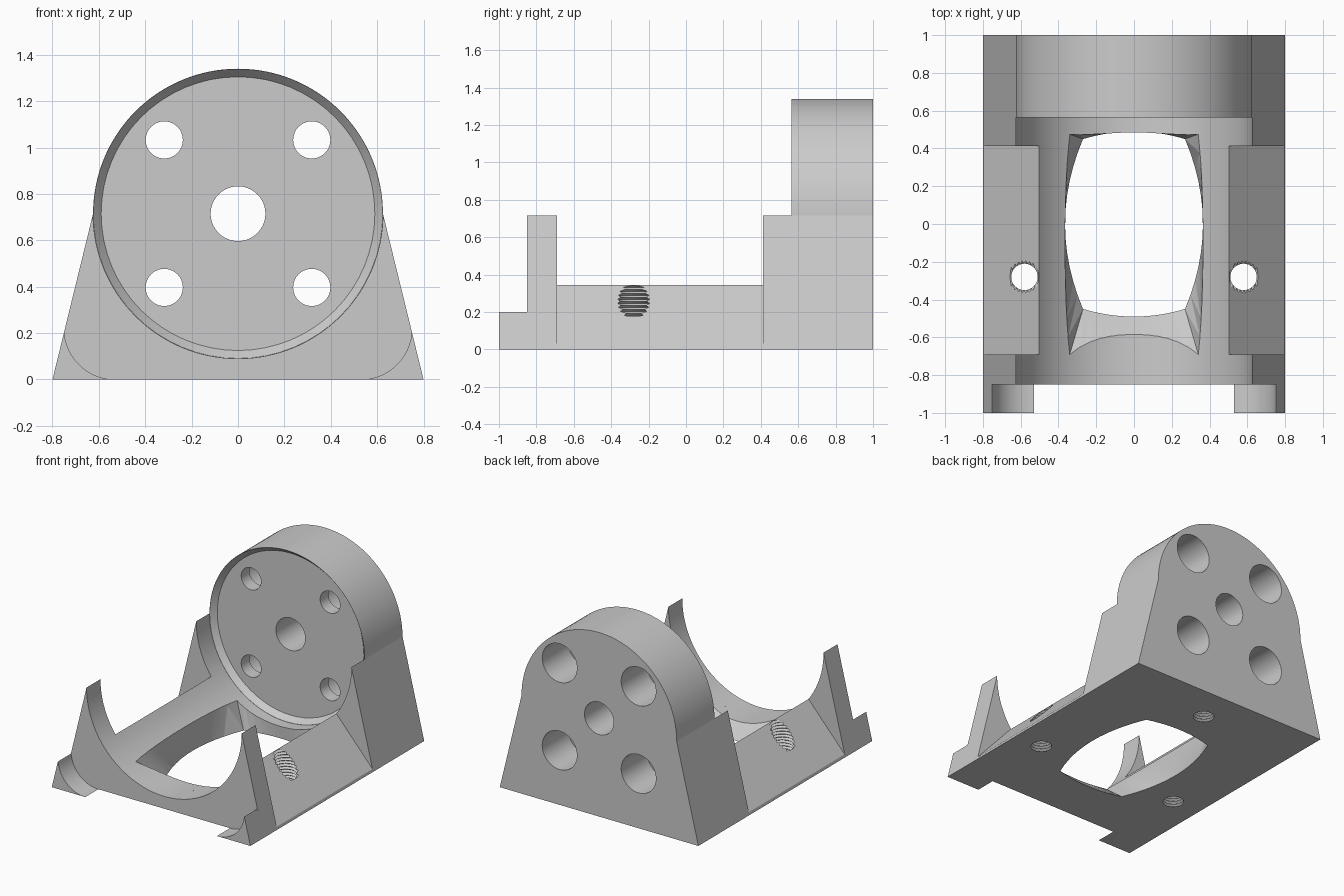
import bpy, bmesh
from math import sin, cos, pi, radians

cube = bpy.data.objects.get("Cube")
if cube:
    bpy.data.objects.remove(cube, do_unlink=True)

GREY = (0.6, 0.6, 0.6, 1)
grey = bpy.data.materials.new("light_grey")
grey.use_nodes = True
grey.diffuse_color = GREY
grey.node_tree.nodes["Principled BSDF"].inputs["Base Color"].default_value = GREY

AXIS = 0.715     # height of the bore axis
BORE = 0.625     # bore radius
FOOT = 0.8       # half width of the base


def arc(cx, cz, r, a0, a1, n):
    """Points of an arc, angles in degrees."""
    angles = [radians(a0 + (a1 - a0) * i / n) for i in range(n + 1)]
    return [(cx + r * cos(a), cz + r * sin(a)) for a in angles]


def loft(name, rings, triangulate=False):
    """Closed solid through rings holding equal numbers of points."""
    bm = bmesh.new()
    rows = [[bm.verts.new(p) for p in ring] for ring in rings]
    n = len(rows[0])
    for a, b in zip(rows, rows[1:]):
        for i in range(n):
            j = (i + 1) % n
            bm.faces.new((a[i], a[j], b[j], b[i]))
    bm.faces.new(rows[0])
    bm.faces.new(rows[-1])
    if triangulate:
        bmesh.ops.triangulate(bm, faces=bm.faces[:])
    bmesh.ops.recalc_face_normals(bm, faces=bm.faces[:])
    mesh = bpy.data.meshes.new(name)
    bm.to_mesh(mesh)
    bm.free()
    mesh.materials.append(grey)
    ob = bpy.data.objects.new(name, mesh)
    bpy.context.collection.objects.link(ob)
    return ob


def prism(name, profile, y0, y1):
    return loft(name, [[(x, y, z) for x, z in profile] for y in (y0, y1)])


def bore_cutter(x, z, steps):
    """Turned cutter along y; steps are (y, radius)."""
    return loft("cutter", [[(px, y, pz) for px, pz in arc(x, z, r, 0, 360, 64)[:-1]]
                           for y, r in steps])


def thread_cutter(x, y, top):
    """Ridged cutter along z for a threaded hole."""
    rings, z, k = [], -0.021, 0
    while z < top:
        r = 0.086 if k % 2 else 0.07
        rings.append([(px, py, z) for px, py in arc(x, y, r, 0, 360, 32)[:-1]])
        z += 0.0107
        k += 1
    return loft("cutter", rings)


def cut(ob, cutter):
    cutter.hide_render = True
    mod = ob.modifiers.new("cut", "BOOLEAN")
    mod.operation = "DIFFERENCE"
    mod.solver = "EXACT"
    mod.object = cutter
    bpy.context.view_layer.objects.active = ob
    bpy.ops.object.modifier_apply(modifier=mod.name)
    bpy.data.objects.remove(cutter, do_unlink=True)


def window_cutter():
    """Base window: bulged outline at the bottom, wider and longer above."""
    def outline(cx, front, back, side, bow_f, bow_b):
        pts, n = [], 12
        steps = [-1 + 2 * i / n for i in range(n)]
        bow = [1 - t * t for t in steps]
        mid, half = (front + back) / 2, (back - front) / 2
        pts += [(cx * t, front - bow_f * b) for t, b in zip(steps, bow)]
        pts += [(cx + side * b, mid + half * t) for t, b in zip(steps, bow)]
        pts += [(-cx * t, back + bow_b * b) for t, b in zip(steps, bow)]
        pts += [(-cx - side * b, mid - half * t) for t, b in zip(steps, bow)]
        return pts
    low = outline(0.27, -0.45, 0.45, 0.095, 0.04, 0.04)
    high = outline(0.34, -0.69, 0.475, 0.025, 0, 0.005)
    rings = []
    for t in (-0.3, 0, 1, 1.4):
        rings.append([(a + t * (c - a), b + t * (d - b), 0.19 * t)
                      for (a, b), (c, d) in zip(low, high)])
    return loft("cutter", rings, True)


base = [(-FOOT, 0), (FOOT, 0)]

# Rear mounting block with round top
back_block = prism("back_block", base + arc(0, AXIS, BORE, 0, 180, 64), 0.565, 1)
cut(back_block, bore_cutter(0, AXIS, [(0.55, 0.637), (0.605, 0.59)]))
cut(back_block, bore_cutter(0, AXIS, [(0.5, 0.118), (1.1, 0.118)]))
for sx in (-1, 1):
    for sz in (-1, 1):
        cut(back_block, bore_cutter(sx * 0.318, AXIS + sz * 0.318,
            [(0.5, 0.08), (0.7, 0.08), (0.701, 0.14), (1.1, 0.14)]))
cut(back_block, thread_cutter(0, 0.73, 0.33))

# Cradle arches in front of the block and at the front end
arch = base + arc(0, AXIS, BORE, 0, -180, 64)
rear_arch = prism("rear_arch", arch, 0.412, 0.565)
front_arch = prism("front_arch", arch, -0.85, -0.69)

# Low middle section with sloping shoulders
rails = prism("cradle_floor", [(-0.795, 0.02)] + base + [(0.795, 0.02)]
              + arc(0, AXIS, BORE, -36.3, -143.7, 40), -0.69, 0.412)
for part in (rear_arch, rails):
    cut(part, window_cutter())
for sx in (-1, 1):
    cut(rails, thread_cutter(sx * 0.58, -0.28, 0.42))

# Front feet with a concave inner side
parts = [back_block, rear_arch, front_arch, rails]
for side, sx in (("left", 1), ("right", -1)):
    outline = [(FOOT, 0), (0.751, 0.2)] + arc(0.53, 0.22, 0.22, -6, -90, 16)
    parts.append(prism(side + "_front_foot", [(sx * x, z) for x, z in outline], -1, -0.85))

# Smooth round surfaces, keep edges sharp
bpy.ops.object.select_all(action="DESELECT")
for part in parts:
    part.select_set(True)
bpy.context.view_layer.objects.active = back_block
bpy.ops.object.shade_smooth_by_angle(angle=radians(12))
